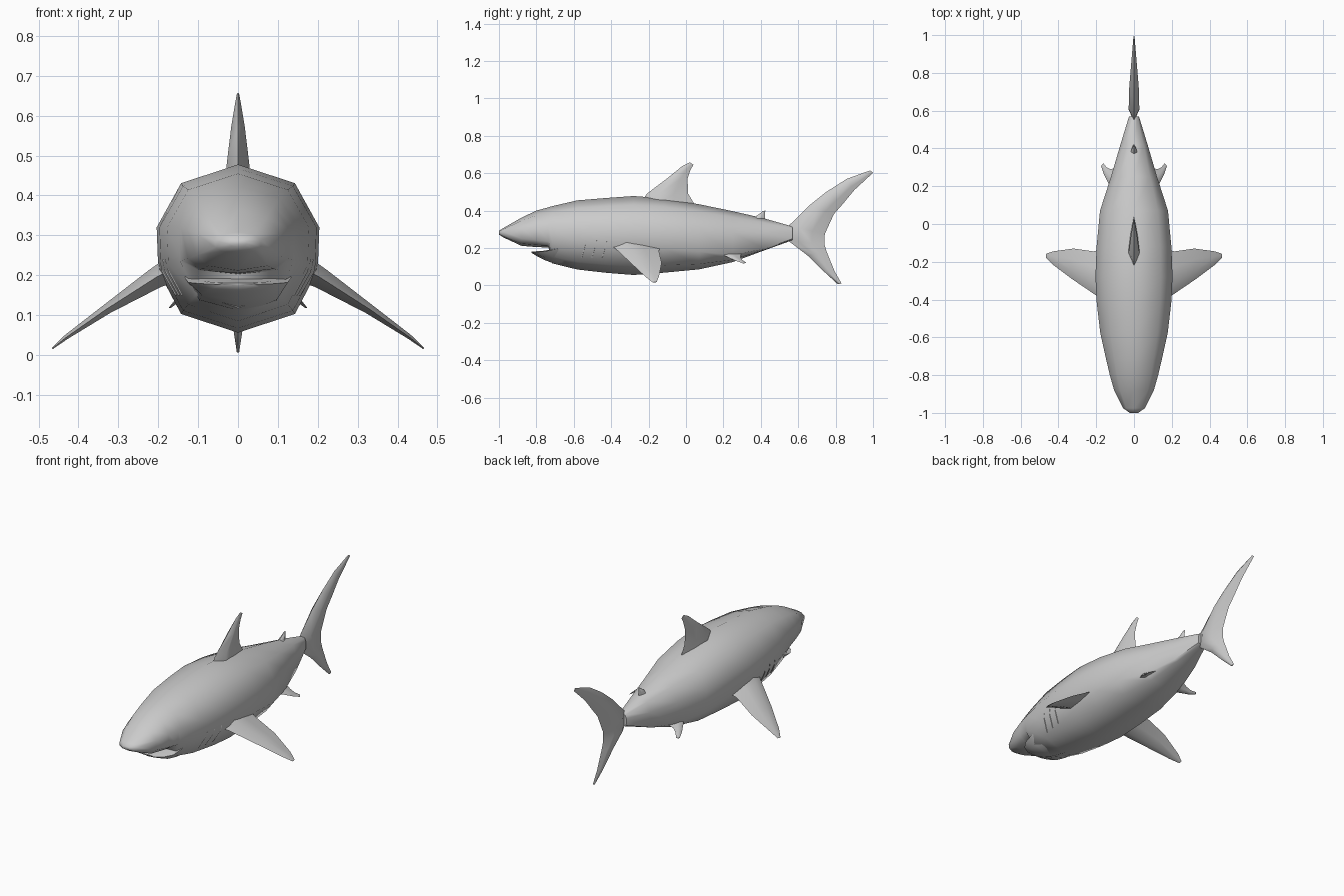
import bpy, bmesh, math
from mathutils import Vector

skin = bpy.data.materials.new("shark_grey")
skin.diffuse_color = (0.6, 0.6, 0.6, 1)


def loft(name, rings, angle=60):
    """Skin a closed tube through equal-length rings and cap both ends."""
    bm = bmesh.new()
    rows = [[bm.verts.new(p) for p in r] for r in rings]
    n = len(rows[0])
    for a, b in zip(rows, rows[1:]):
        for i in range(n):
            j = (i + 1) % n
            bm.faces.new((a[i], a[j], b[j], b[i]))
    bm.faces.new(rows[0])
    bm.faces.new(rows[-1])
    bmesh.ops.recalc_face_normals(bm, faces=bm.faces)
    me = bpy.data.meshes.new(name)
    bm.to_mesh(me)
    bm.free()
    ob = bpy.data.objects.new(name, me)
    bpy.context.collection.objects.link(ob)
    me.materials.append(skin)
    bpy.context.view_layer.objects.active = ob
    ob.select_set(True)
    bpy.ops.object.shade_smooth_by_angle(angle=math.radians(angle))
    ob.select_set(False)
    return ob


def mirrored(half, y):
    """Full ring from (x, z) points running top centre to bottom centre."""
    pts = half + [(-x, z) for x, z in half[-2:0:-1]]
    return [(x, y, z) for x, z in pts]


def fin(name, sections, normal):
    """Blade from (leading, trailing, half thickness) sections."""
    n = Vector(normal).normalized()
    rings = []
    for lead, trail, t in sections:
        a, b = Vector(lead), Vector(trail)
        m, k = a.lerp(b, 0.3), a.lerp(b, 0.65)
        rings.append([a, m + n * t, k + n * t * .6, b, k - n * t * .6, m - n * t])
    return loft(name, rings, 70)


# Body: y, top, upper side, lower side, bottom, half width
body_rows = [
    (-1.00, .292, .285, .278, .272, .022),
    (-.975, .308, .288, .270, .256, .058),
    (-.88, .362, .305, .250, .212, .105),
    (-.80, .400, .315, .242, .205, .128),
    (-.735, .418, .32, .236, .203, .143),
    (-.715, .424, .32, .234, .118, .148),
    (-.58, .455, .32, .225, .085, .178),
    (-.42, .468, .32, .215, .067, .197),
    (-.28, .478, .32, .212, .056, .204),
    (-.12, .466, .315, .200, .068, .198),
    (.07, .434, .30, .180, .086, .180),
    (.25, .397, .285, .165, .125, .122),
    (.42, .358, .28, .195, .188, .072),
    (.57, .315, .29, .250, .242, .026),
]
rings = []
for y, zt, zu, zl, zb, w in body_rows:
    rings.append(mirrored([(0, zt), (.7 * w, zt - .3 * (zt - zu)), (w, zu),
                           (w * .98, zl), (.7 * w, zb + .3 * (zl - zb)), (0, zb)], y))
body = loft("body", rings)

# Lower jaw, leaving a narrow open mouth under the snout
jaw_rows = [(-.825, .181, .174, .05), (-.80, .183, .158, .095),
            (-.755, .186, .135, .125), (-.69, .20, .112, .135), (-.60, .20, .100, .13)]
loft("lower_jaw", [mirrored([(0, zt), (.7 * w, zt), (w, zt - .004),
                             (.72 * w, zb + .3 * (zt - zb)), (0, zb)], y)
                   for y, zt, zb, w in jaw_rows])

# Dorsal fins
fin("dorsal_fin", [((0, -.25, .43), (0, .06, .41), .034),
                   ((0, -.21, .49), (0, .012, .49), .027),
                   ((0, -.10, .573), (0, .008, .57), .017),
                   ((0, -.02, .638), (0, .025, .62), .007),
                   ((0, .02, .658), (0, .04, .645), .003)], (1, 0, 0))
fin("rear_dorsal_fin", [((0, .34, .35), (0, .43, .335), .022),
                        ((0, .385, .377), (0, .422, .365), .012),
                        ((0, .412, .398), (0, .424, .400), .003)], (1, 0, 0))

# Crescent tail, tip to tip
tail = [(.985, .615, 1.0, .602, .003), (.86, .57, .90, .51, .013),
        (.75, .50, .838, .435, .021), (.66, .428, .79, .38, .027),
        (.55, .32, .742, .275, .028), (.545, .24, .74, .22, .028),
        (.65, .16, .752, .18, .024), (.74, .072, .795, .075, .013),
        (.812, .006, .832, .01, .003)]
fin("tail_fin", [((0, a, b), (0, c, d), t) for a, b, c, d, t in tail], (1, 0, 0))

# Paired pectoral and pelvic fins, and gill slits
for side, s in (("right", 1), ("left", -1)):
    fin(side + "_pectoral_fin", [
        ((s * .15, -.42, .225), (s * .15, -.13, .215), .035),
        ((s * .205, -.375, .195), (s * .215, -.145, .185), .026),
        ((s * .33, -.29, .115), (s * .32, -.13, .12), .013),
        ((s * .43, -.215, .045), (s * .43, -.145, .047), .006),
        ((s * .466, -.178, .016), (s * .464, -.157, .018), .002)], (s * .55, 0, .83))
    fin(side + "_pelvic_fin", [
        ((s * .10, .16, .175), (s * .08, .30, .175), .014),
        ((s * .135, .215, .155), (s * .125, .29, .155), .009),
        ((s * .16, .265, .132), (s * .145, .30, .137), .005),
        ((s * .174, .305, .118), (s * .163, .322, .122), .002)], (s * .6, 0, .8))
    for i in range(3):
        y0 = -.56 + i * .055
        path = []
        for k in range(4):
            ok, p, nrm, f = body.ray_cast((s * 1, y0 + k * .008, .15 + k * .03), (-s, 0, 0))
            if ok:
                path.append((p, nrm))
        loft(f"{side}_gill_{i + 1}", [[p + Vector((0, -.003, 0)) - nrm * .002,
                                      p + Vector((0, .004, 0)) + nrm * .003,
                                      p + Vector((0, .005, 0)) - nrm * .002]
                                     for p, nrm in path], 30)
